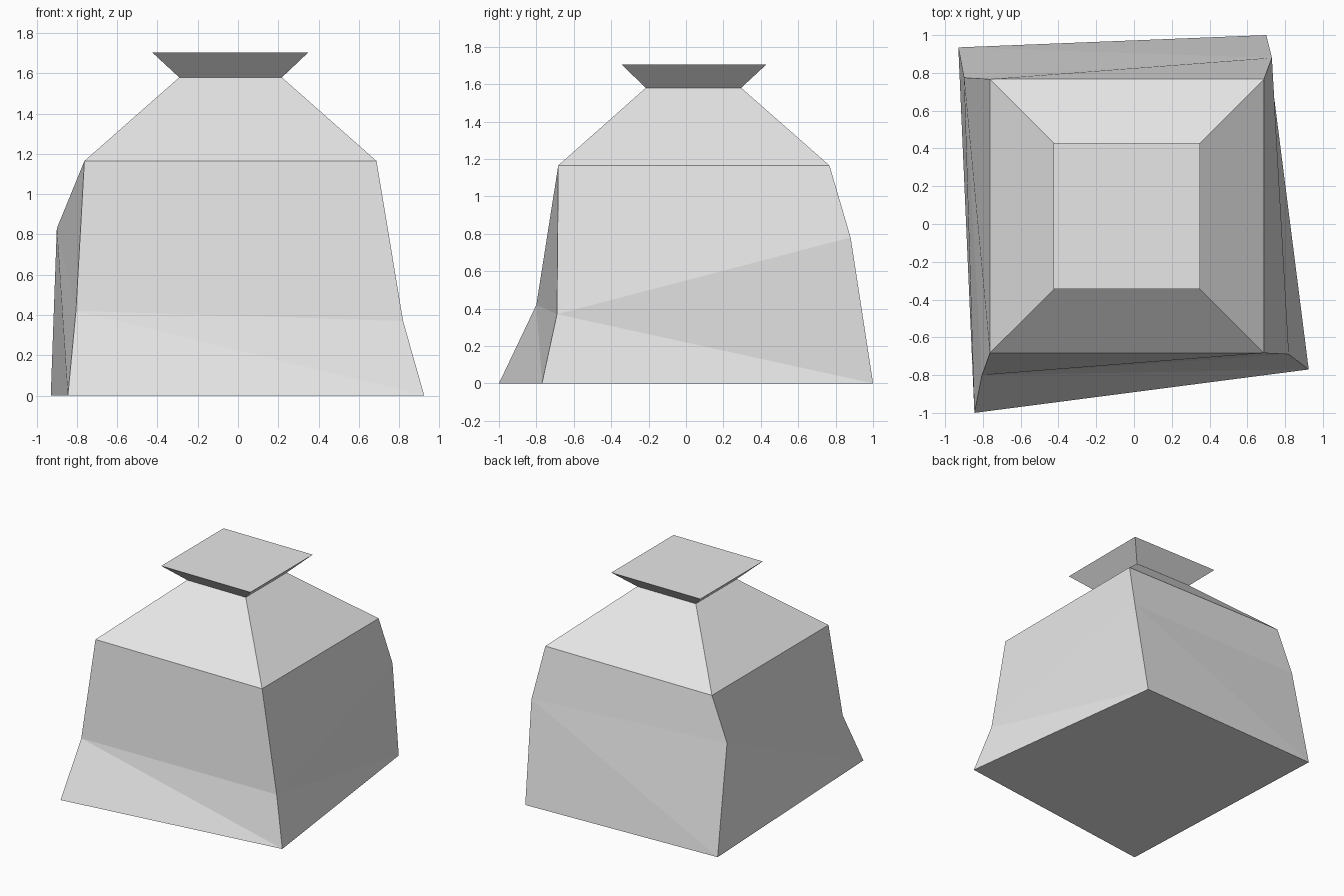
import bpy
import bmesh

cube = bpy.data.objects.get("Cube")
if cube:
    bpy.data.objects.remove(cube, do_unlink=True)

cloth = bpy.data.materials.new("light_grey_cloth")
cloth.use_nodes = True
grey = (0.8, 0.8, 0.8, 1)
cloth.diffuse_color = grey
cloth.node_tree.nodes["Principled BSDF"].inputs["Base Color"].default_value = grey


def square(x0, x1, y0, y1, z):
    """Four corners, counter-clockwise from the -x -y corner."""
    return [(x0, y0, z), (x1, y0, z), (x1, y1, z), (x0, y1, z)]


# Slumped base and uneven belly, then square shoulder, tied neck and flared mouth
base = [(-0.845, -1.0, 0), (0.925, -0.77, 0), (0.70, 1.0, 0), (-0.93, 0.935, 0)]
belly = [(-0.805, -0.80, 0.42), (0.82, -0.69, 0.37), (0.73, 0.88, 0.78), (-0.90, 0.775, 0.83)]
shoulder = square(-0.763, 0.688, -0.683, 0.767, 1.165)
neck = square(-0.292, 0.218, -0.215, 0.295, 1.58)
mouth = square(-0.427, 0.35, -0.345, 0.43, 1.705)

bm = bmesh.new()
rings = [[bm.verts.new(p) for p in ring] for ring in (base, belly, shoulder, neck, mouth)]

# Closed bottom and top
bm.faces.new(reversed(rings[0]))
bm.faces.new(rings[-1])

# Side walls between neighbouring rings
for level, (low, high) in enumerate(zip(rings, rings[1:])):
    for i in range(4):
        j = (i + 1) % 4
        if level == 0:
            # Fold the twisted lower walls along a diagonal
            bm.faces.new((low[i], low[j], high[i]))
            bm.faces.new((low[j], high[j], high[i]))
        else:
            bm.faces.new((low[i], low[j], high[j], high[i]))

bmesh.ops.recalc_face_normals(bm, faces=bm.faces)
mesh = bpy.data.meshes.new("sack")
bm.to_mesh(mesh)
bm.free()
mesh.materials.append(cloth)
sack = bpy.data.objects.new("sack", mesh)
bpy.context.collection.objects.link(sack)
